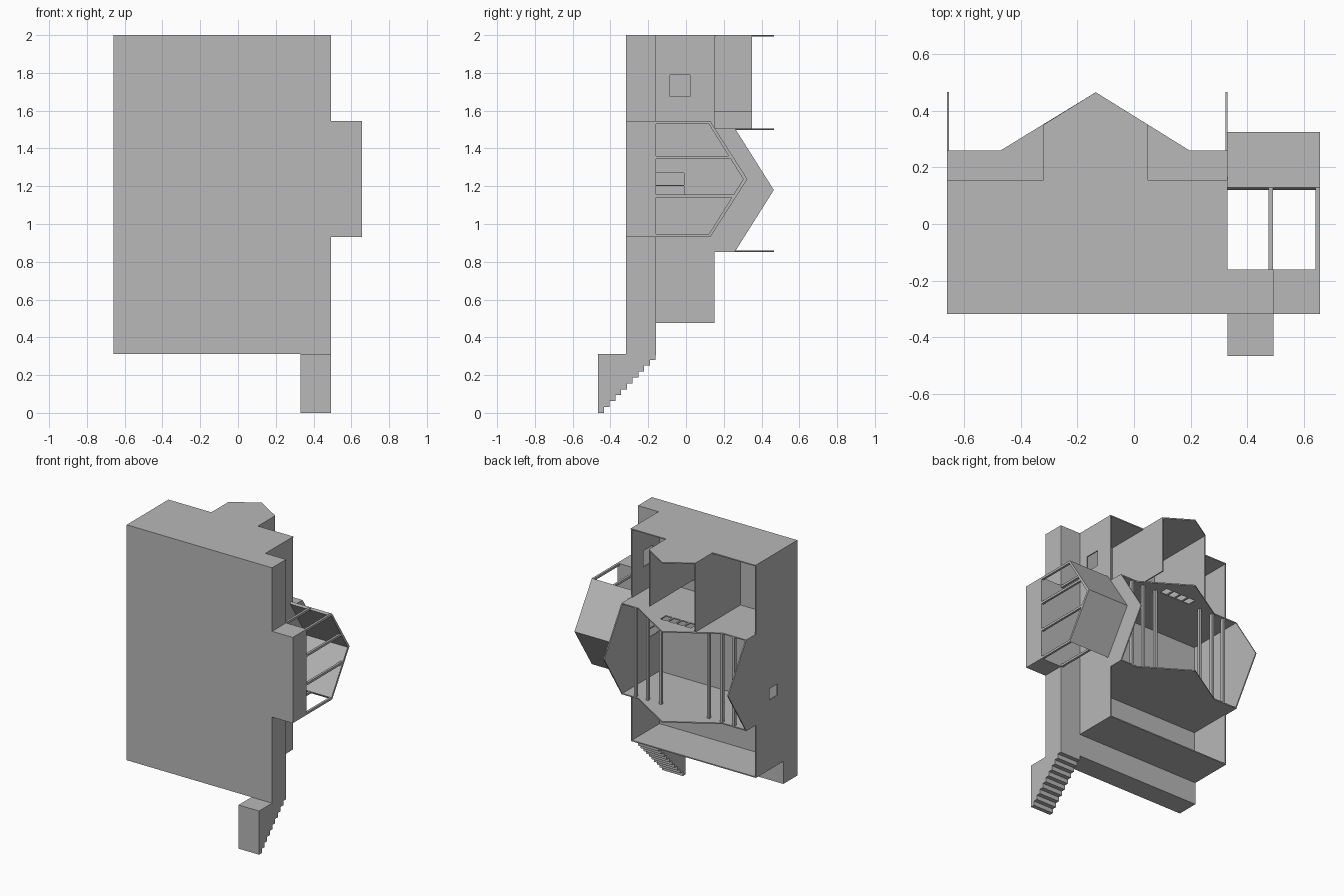
import bpy, bmesh, math
from mathutils import Vector

if "Cube" in bpy.data.objects:
    bpy.data.objects.remove(bpy.data.objects["Cube"], do_unlink=True)

GREY = (0.48, 0.48, 0.48, 1)
mat = bpy.data.materials.new("plain_grey")
mat.use_nodes = True
mat.diffuse_color = GREY
mat.node_tree.nodes["Principled BSDF"].inputs["Base Color"].default_value = GREY


def prism(name, pts, axis, a, b):
    """Extrude a 2D outline along an axis: x takes (y,z), y takes (x,z), z takes (x,y)."""
    place = {"x": lambda p, t: (t, p[0], p[1]),
             "y": lambda p, t: (p[0], t, p[1]),
             "z": lambda p, t: (p[0], p[1], t)}[axis]
    bm = bmesh.new()
    face = bm.faces.new([bm.verts.new(place(p, a)) for p in pts])
    ext = bmesh.ops.extrude_face_region(bm, geom=[face], use_keep_orig=True)
    moved = [v for v in ext["geom"] if isinstance(v, bmesh.types.BMVert)]
    shift = Vector(place((0, 0), b - a))
    bmesh.ops.translate(bm, verts=moved, vec=shift)
    bmesh.ops.recalc_face_normals(bm, faces=bm.faces)
    me = bpy.data.meshes.new(name)
    bm.to_mesh(me)
    bm.free()
    me.materials.append(mat)
    ob = bpy.data.objects.new(name, me)
    bpy.context.collection.objects.link(ob)
    return ob


def box(name, x0, x1, y0, y1, z0, z1):
    return prism(name, [(x0, y0), (x1, y0), (x1, y1), (x0, y1)], "z", z0, z1)


def cut(ob, *bounds):
    """Cut a rectangular opening through a wall."""
    cutter = box("cutter", *bounds)
    cutter.hide_render = True
    mod = ob.modifiers.new("opening", "BOOLEAN")
    mod.operation = "DIFFERENCE"
    mod.solver = "EXACT"
    mod.object = cutter
    bpy.context.view_layer.objects.active = ob
    bpy.ops.object.modifier_apply(modifier=mod.name)
    bpy.data.objects.remove(cutter, do_unlink=True)


T = 0.008                    # wall thickness
L, R = -0.66, 0.33           # house sides
F = -0.16                    # floor level
EAVE, RIDGE, MID = 0.26, 0.465, -0.135

# Foundation slab with the side terrace
prism("foundation", [(L, .313), (.493, .313), (.493, .93), (.657, .93),
                     (.657, 1.545), (.493, 1.545), (.493, 2), (L, 2)], "y", -.318, F)

# Entrance steps
steps = [(-.465, 0), (-.435, 0)]
for i in range(9):
    y, z = -.435 + i * .0305, (i + 1) * .0312
    steps += [(y, z), (y + .0305, z)]
steps += [(F, .313), (-.465, .313)]
prism("entrance_steps", steps, "x", .33, .493)

# Side walls with their gables
side = [(F, .475), (.152, .475), (.152, .855), (EAVE, .855), (RIDGE, 1.18),
        (EAVE, 1.505), (.152, 1.505), (.152, 2), (F, 2)]
left_wall = prism("left_wall", side, "x", R - T, R)
right_wall = prism("right_wall", side, "x", L, L + T)
cut(left_wall, R - .05, R + .05, -.085, .02, 1.675, 1.79)
cut(left_wall, R - .05, R + .05, F + .001, -.01, 1.145, 1.2)
cut(left_wall, R - .05, R + .05, F + .001, -.01, 1.207, 1.27)
cut(right_wall, L - .05, L + .05, -.095, -.005, .975, 1.055)

# Cross walls of the middle storey, with gables
cross = [(L, F), (R, F), (R, EAVE), (.195, EAVE), (MID, RIDGE), (-.47, EAVE), (L, EAVE)]
prism("lower_cross_wall", cross, "z", .852, .852 + T)
upper = prism("upper_cross_wall", cross, "z", 1.505 - T, 1.505)
for i in range(4):
    x = -.26 + i * .064
    cut(upper, x, x + .052, .25, .315, 1.45, 1.55)

# End walls
prism("lower_end_wall", [(L, F), (R, F), (R, .152), (L, .152)], "z", .475, .475 + T)
prism("upper_end_wall", [(L, F), (R, F), (R, .155), (.05, .155), (.05, .35), (MID, RIDGE),
                         (-.32, .35), (-.32, .155), (L, .155)], "z", 2 - T, 2)

# Tall bay walls
box("bay_wall_left", .05 - T, .05, F, .35, 1.592, 2 - T)
box("bay_wall_right", -.32, -.32 + T, F, .35, 1.505, 2 - T)

# Rafters across the middle storey
for s in (-1, 1):
    for i, off in enumerate((.19, .295, .39)):
        x = -.165 + s * off
        box(f"rafter_{'right' if s < 0 else 'left'}_{i}", x - .009, x + .009,
            .235, .257, .855, 1.5)

# Sunroom: folded roof and posts
Z0, Z1, ZM = .93, 1.545, 1.2375
PEAK, SIDE = .325, .128
prism("sunroom_roof", [(SIDE, Z0), (PEAK, ZM), (SIDE, Z1), (SIDE - .008, Z1 - .015),
                       (PEAK - .022, ZM), (SIDE - .008, Z0 + .015)], "x", R, .657)
for i, z in enumerate((Z0, 1.14, 1.345, Z1 - .016)):
    edge = lambda h: SIDE + (PEAK - .012 - SIDE) * (1 - abs(h - ZM) / (ZM - Z0))
    z2 = z + .016
    prism(f"sunroom_post_{i}", [(F, z), (edge(z), z), (edge(z2), z2), (F, z2)],
          "x", .641, .657)
for i, z in enumerate((Z0, Z1 - .016)):
    box(f"sunroom_middle_post_{i}", .475, .491, F, SIDE, z, z + .016)
